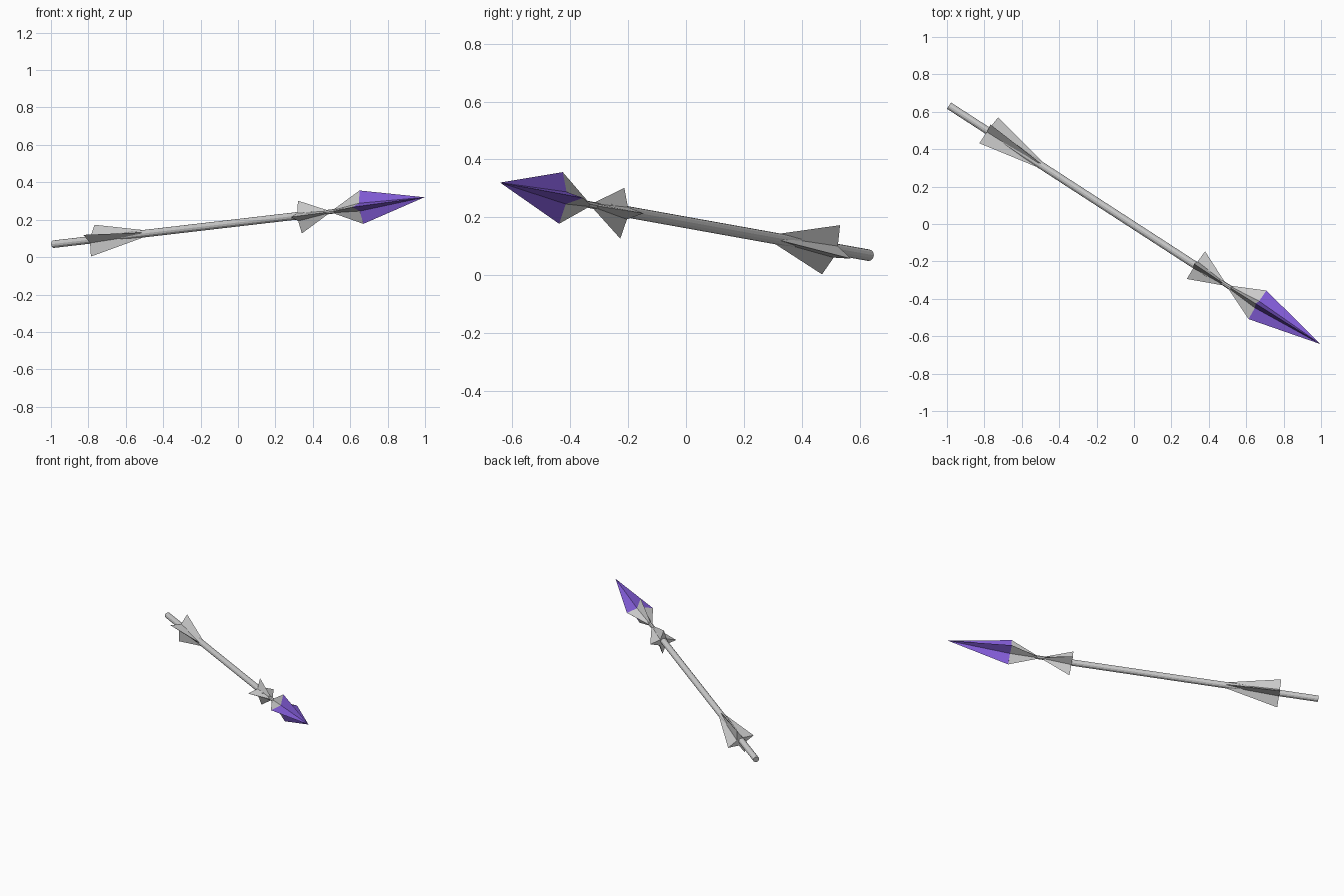
import bpy, bmesh
from math import sin, cos, pi, radians
from mathutils import Vector

if "Cube" in bpy.data.objects:
    bpy.data.objects.remove(bpy.data.objects["Cube"])

TIP = Vector((0.997, -0.642, 0.32))
HEAD_BASE = Vector((0.66, -0.432, 0.267))
NECK = Vector((0.50, -0.332, 0.242))
TAIL = Vector((-0.988, 0.632, 0.069))


def on_shaft(x):
    """Point on the shaft's centre line at a given x."""
    return TAIL.lerp(NECK, (x - TAIL.x) / (NECK.x - TAIL.x))


def loft(name, start, end, sides=8, roll=0.0, color=None, caps=(True, True)):
    """Join two rings of (centre, outer radius, inner radius); equal radii give a rod."""
    axis = (end[0] - start[0]).normalized()
    side = Vector((axis.y, -axis.x, 0)).normalized()
    up = axis.cross(side).normalized()
    bm = bmesh.new()
    rings = []
    for centre, outer, inner in (start, end):
        if outer == 0:
            rings.append([bm.verts.new(centre)])
            continue
        ring = []
        for i in range(sides):
            a = 2 * pi * i / sides + roll
            r = inner if i % 2 else outer
            ring.append(bm.verts.new(centre + side * r * cos(a) + up * r * sin(a)))
        rings.append(ring)
    a, b = rings
    for i in range(sides):
        j = (i + 1) % sides
        quad = [a[i % len(a)], a[j % len(a)], b[j], b[i]]
        bm.faces.new(list(dict.fromkeys(quad)))
    for ring, cap in zip(rings, caps):
        if cap and len(ring) > 2:
            bm.faces.new(ring)
    bmesh.ops.recalc_face_normals(bm, faces=bm.faces)
    mesh = bpy.data.meshes.new(name)
    bm.to_mesh(mesh)
    bm.free()
    obj = bpy.data.objects.new(name, mesh)
    bpy.context.collection.objects.link(obj)
    if color:
        mat = bpy.data.materials.new(name)
        mat.diffuse_color = color
        mat.use_nodes = True
        mat.node_tree.nodes["Principled BSDF"].inputs["Base Color"].default_value = mat.diffuse_color
        mesh.materials.append(mat)


# Four-pointed purple head and its grey socket
head_ring = (HEAD_BASE, 0.09, 0.03)
loft("arrow_head", (TIP, 0, 0), head_ring, color=(0.23, 0.11, 0.70, 1), caps=(False, False))
loft("head_socket", head_ring, (NECK + (HEAD_BASE - NECK) * 0.1, 0.013, 0.010),
     caps=(False, True))

# Thin neck and main shaft
loft("neck", (NECK.lerp(HEAD_BASE, 0.3), 0.012, 0.012), (on_shaft(0.38), 0.012, 0.012))
loft("shaft", (on_shaft(0.40), 0.02, 0.02), (TAIL, 0.02, 0.02), sides=12)

# Front and rear star-shaped fins, flaring backwards
loft("front_fins", (on_shaft(0.475), 0.013, 0.010), (Vector((0.331, -0.220, 0.214)), 0.0885, 0.03))
loft("rear_fins", (on_shaft(-0.47), 0.012, 0.010), (Vector((-0.777, 0.501, 0.088)), 0.091, 0.03),
     roll=radians(20))
